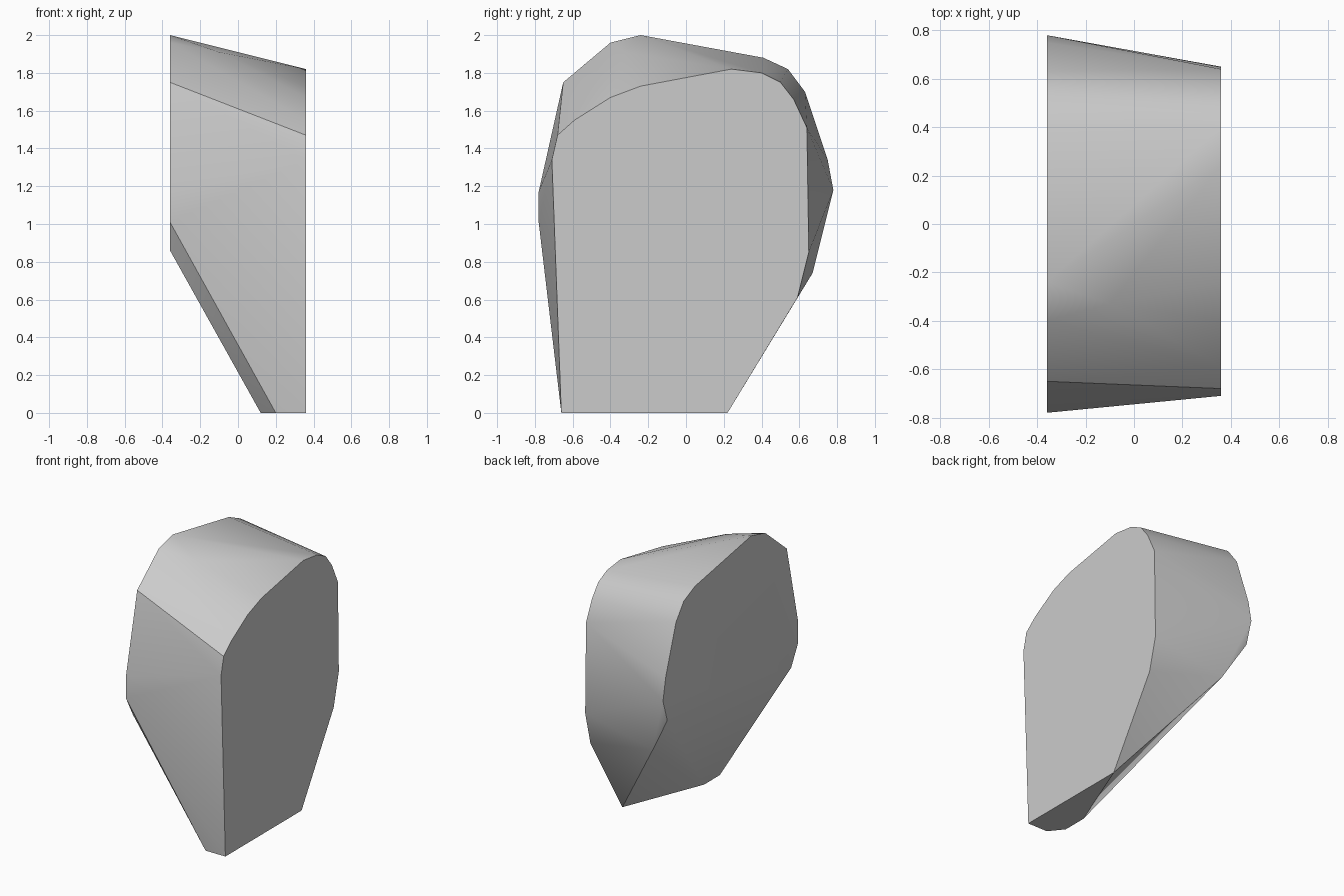
import bpy, bmesh

cube = bpy.data.objects.get("Cube")
if cube:
    bpy.data.objects.remove(cube, do_unlink=True)

HALF = 0.36

# Left flat face outline (y, z)
left_outline = [(-.66, 0), (.22, 0), (.59, .61), (.65, .85), (.64, 1.51),
                (.57, 1.66), (.50, 1.75), (.40, 1.80), (.24, 1.82), (-.24, 1.73),
                (-.40, 1.67), (-.59, 1.55), (-.68, 1.47), (-.71, 1.34)]
# Right flat face outline (y, z)
right_outline = [(-.70, .86), (.73, 1.02), (.78, 1.18), (.75, 1.34), (.63, 1.70),
                 (.54, 1.82), (.41, 1.88), (-.24, 2.0), (-.40, 1.96),
                 (-.65, 1.75), (-.78, 1.17), (-.78, 1.01)]
# Corners of the slanted underside and the chipped top
chip_corners = [(.20, -.66, 0), (.12, -.56, 0), (.12, -.38, 0),
                (-.20, .67, .74), (-.10, -.33, 1.91)]

points = [(HALF, y, z) for y, z in left_outline]
points += [(-HALF, y, z) for y, z in right_outline]
points += chip_corners

# Stone chunk: skin around the outlines
bm = bmesh.new()
for p in points:
    bm.verts.new(p)
hull = bmesh.ops.convex_hull(bm, input=bm.verts)
loose = [v for v in bm.verts if not v.link_faces]
bmesh.ops.delete(bm, geom=loose, context='VERTS')
bmesh.ops.dissolve_limit(bm, angle_limit=0.01, verts=bm.verts, edges=bm.edges)
bmesh.ops.recalc_face_normals(bm, faces=bm.faces)
mesh = bpy.data.meshes.new("stone_chunk")
bm.to_mesh(mesh)
bm.free()

stone = bpy.data.objects.new("stone_chunk", mesh)
bpy.context.collection.objects.link(stone)

# Plain grey stone
grey = bpy.data.materials.new("stone_grey")
grey.use_nodes = True
colour = (.6, .6, .6, 1)
grey.diffuse_color = colour
grey.node_tree.nodes["Principled BSDF"].inputs["Base Color"].default_value = colour
mesh.materials.append(grey)

bpy.ops.object.select_all(action='DESELECT')
stone.select_set(True)
bpy.context.view_layer.objects.active = stone
bpy.ops.object.shade_smooth_by_angle(angle=0.5236)
